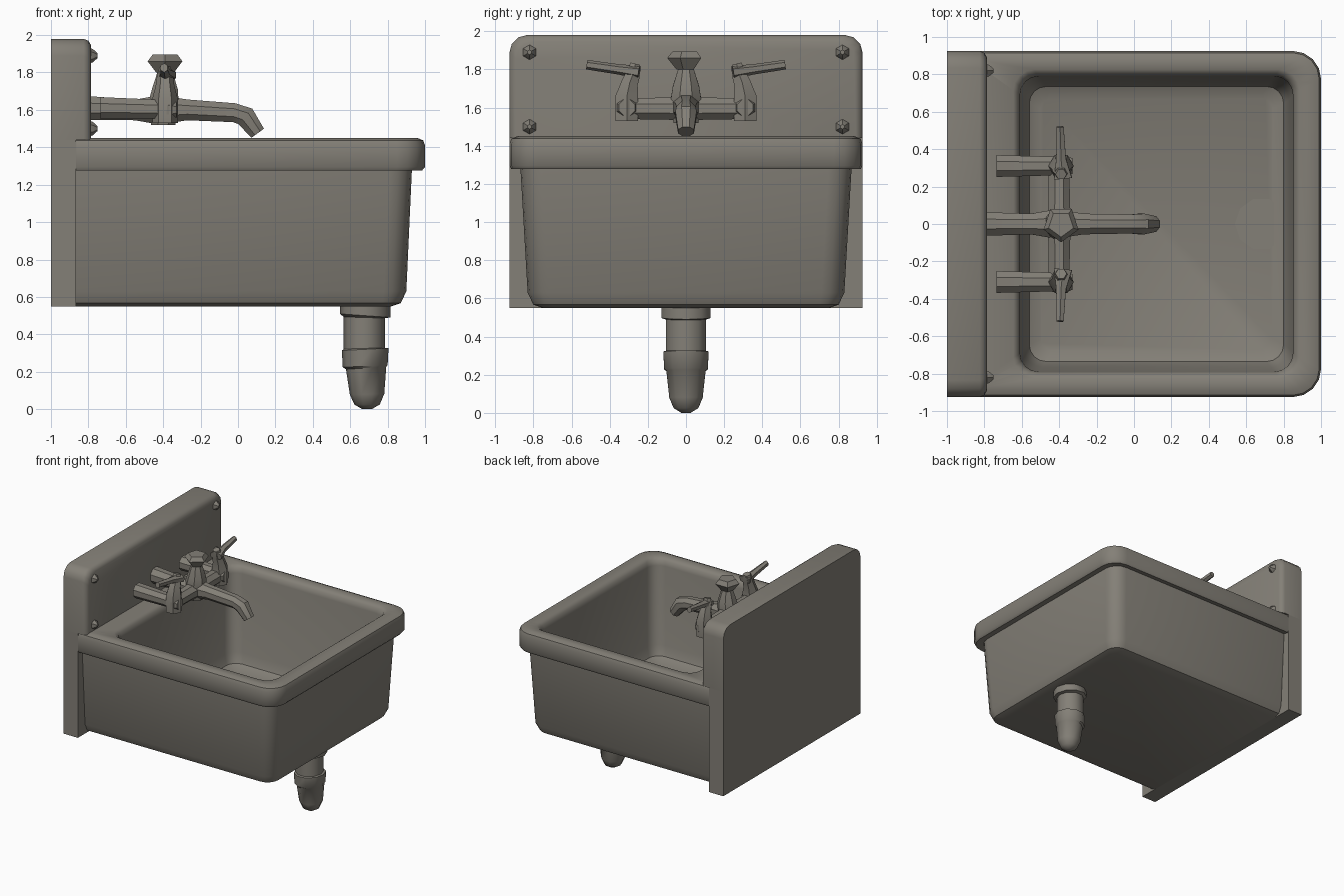
import bpy, bmesh, math
from mathutils import Vector

if "Cube" in bpy.data.objects:
    bpy.data.objects.remove(bpy.data.objects["Cube"])

mat = bpy.data.materials.new("warm grey ceramic")
mat.diffuse_color = (0.23, 0.215, 0.185, 1)
mat.use_nodes = True
mat.node_tree.nodes["Principled BSDF"].inputs["Base Color"].default_value = mat.diffuse_color


def finish(name, bm, angle=40):
    bmesh.ops.recalc_face_normals(bm, faces=bm.faces[:])
    me = bpy.data.meshes.new(name)
    bm.to_mesh(me)
    bm.free()
    me.materials.append(mat)
    for p in me.polygons:
        p.use_smooth = True
    me.set_sharp_from_angle(angle=math.radians(angle))
    ob = bpy.data.objects.new(name, me)
    bpy.context.collection.objects.link(ob)
    return ob


def loft(name, rings, angle=40):
    """Skin a list of equal-length point loops and cap both ends."""
    bm = bmesh.new()
    loops = [[bm.verts.new(p) for p in r] for r in rings]
    n = len(loops[0])
    for a, b in zip(loops, loops[1:]):
        for i in range(n):
            j = (i + 1) % n
            bm.faces.new((a[i], a[j], b[j], b[i]))
    bm.faces.new(loops[0])
    bm.faces.new(loops[-1])
    return finish(name, bm, angle)


def rounded(x0, x1, y, rf, rb, z, seg=4):
    """Rounded rectangle, front (x1) and back (x0) corner radii."""
    pts = []
    for cx, cy, r, a0 in ((x1 - rf, y - rf, rf, 0), (x0 + rb, y - rb, rb, 90),
                          (x0 + rb, -y + rb, rb, 180), (x1 - rf, -y + rf, rf, 270)):
        for k in range(seg + 1):
            a = math.radians(a0 + 90 * k / seg)
            pts.append((cx + r * math.cos(a), cy + r * math.sin(a), z))
    return pts


def tube(name, path, sides=8, angle=40):
    """Sweep along (x, y, z, radius, radius2) points."""
    P = [Vector(p[:3]) for p in path]
    rings = []
    for i, p in enumerate(path):
        t = (P[min(i + 1, len(P) - 1)] - P[max(i - 1, 0)]).normalized()
        ref = Vector((0, 1, 0)) if abs(t.y) < 0.8 else Vector((1, 0, 0))
        u = (ref - t * ref.dot(t)).normalized()
        v = t.cross(u)
        r1, r2 = p[3], p[-1]
        rings.append([P[i] + u * r1 * math.cos(2 * math.pi * (k + .5) / sides)
                      + v * r2 * math.sin(2 * math.pi * (k + .5) / sides)
                      for k in range(sides)])
    return loft(name, rings, angle)


# Basin: underside, outer wall, rolled rim, inner wall and floor in one skin
loft("basin", [rounded(*r) for r in (
    (-.87, .82, .75, .08, .01, .55), (-.87, .87, .80, .10, .01, .567),
    (-.87, .90, .83, .12, .01, .63), (-.87, .93, .868, .12, .01, 1.285),
    (-.87, .985, .915, .14, .01, 1.277), (-.87, 1.0, .925, .15, .01, 1.295),
    (-.87, 1.0, .925, .15, .01, 1.41), (-.87, .99, .915, .14, .01, 1.437),
    (-.87, .96, .885, .13, .01, 1.45),
    (-.645, .885, .825, .11, .11, 1.45), (-.62, .86, .80, .10, .10, 1.43),
    (-.61, .85, .79, .10, .10, 1.39), (-.59, .83, .765, .10, .10, .73),
    (-.56, .80, .735, .09, .09, .65), (-.50, .74, .675, .06, .06, .62))])


# Backboard: thick splashback above, thinner panel below
def splash(x, inset):
    y, top, r = .925 - inset, 1.98 - inset, .09
    pts = [(x, -y, 1.44), (x, y, 1.44)]
    for s, a0 in ((1, 0), (-1, 90)):
        for k in range(4):
            a = math.radians(a0 + 30 * k)
            pts.append((x, s * (y - r) + r * math.cos(a), top - r + r * math.sin(a)))
    return pts


loft("splashback", [splash(-1, 0), splash(-.825, 0), splash(-.80, .01), splash(-.785, .035)])

bm = bmesh.new()
bmesh.ops.create_cube(bm, size=1)
for v in bm.verts:
    v.co = (-.9325 + v.co.x * .135, v.co.y * 1.85, .995 + v.co.z * .89)
finish("back_panel", bm)

# Four small wall fixings
for y in (-.82, .82):
    for z in (1.50, 1.89):
        tube("wall_fixing", [(-.80, y, z, .045), (-.775, y, z, .035), (-.75, y, z, .012)], 6)

# Drain: plate in the floor, then pipe below
tube("drain_plate", [(.68, 0, .615, .14), (.68, 0, .624, .14)], 10)
tube("waste_pipe", [
    (.68, 0, .56, .135), (.68, 0, .50, .135), (.675, 0, .49, .11),
    (.675, 0, .325, .11), (.68, 0, .32, .125), (.68, 0, .23, .12),
    (.685, 0, .22, .108), (.69, 0, .08, .092), (.69, 0, .025, .068), (.69, 0, 0, .025)], 10)

# Tap: spout, cross bar, centre knob
tube("spout", [
    (-.79, 0, 1.61, .068), (-.55, 0, 1.60, .06), (-.42, 0, 1.60, .085),
    (-.27, 0, 1.60, .06), (-.02, 0, 1.585, .055), (.04, 0, 1.565, .06),
    (.105, 0, 1.475, .045)])
tube("cross_bar", [(-.40, -.30, 1.595, .06), (-.40, -.1, 1.595, .062),
                   (-.40, 0, 1.595, .075), (-.40, .1, 1.595, .062), (-.40, .30, 1.595, .06)])
tube("tap_body", [(-.40, 0, 1.52, .07), (-.40, 0, 1.62, .09), (-.39, 0, 1.71, .075),
                  (-.39, 0, 1.80, .045)])
tube("centre_knob", [(-.39, 0, 1.80, .05), (-.39, 0, 1.86, .098), (-.39, 0, 1.895, .07)], 5, 20)

# Mirrored supply pipes, valves and levers
for s in (-1, 1):
    y = s * .31
    tube("supply_pipe", [(-.735, y, 1.61, .063), (-.45, y, 1.605, .055),
                         (-.37, y, 1.60, .065), (-.33, y, 1.60, .045)])
    tube("valve", [(-.39, y, 1.53, .068), (-.39, y, 1.66, .068), (-.39, s * .295, 1.73, .05),
                   (-.39, s * .28, 1.77, .045), (-.39, s * .265, 1.83, .03)], 6)
    tube("lever", [(-.38, s * .245, 1.785, .055, .035), (-.39, s * .35, 1.80, .03, .027),
                   (-.395, s * .52, 1.825, .022, .025)], 6)
